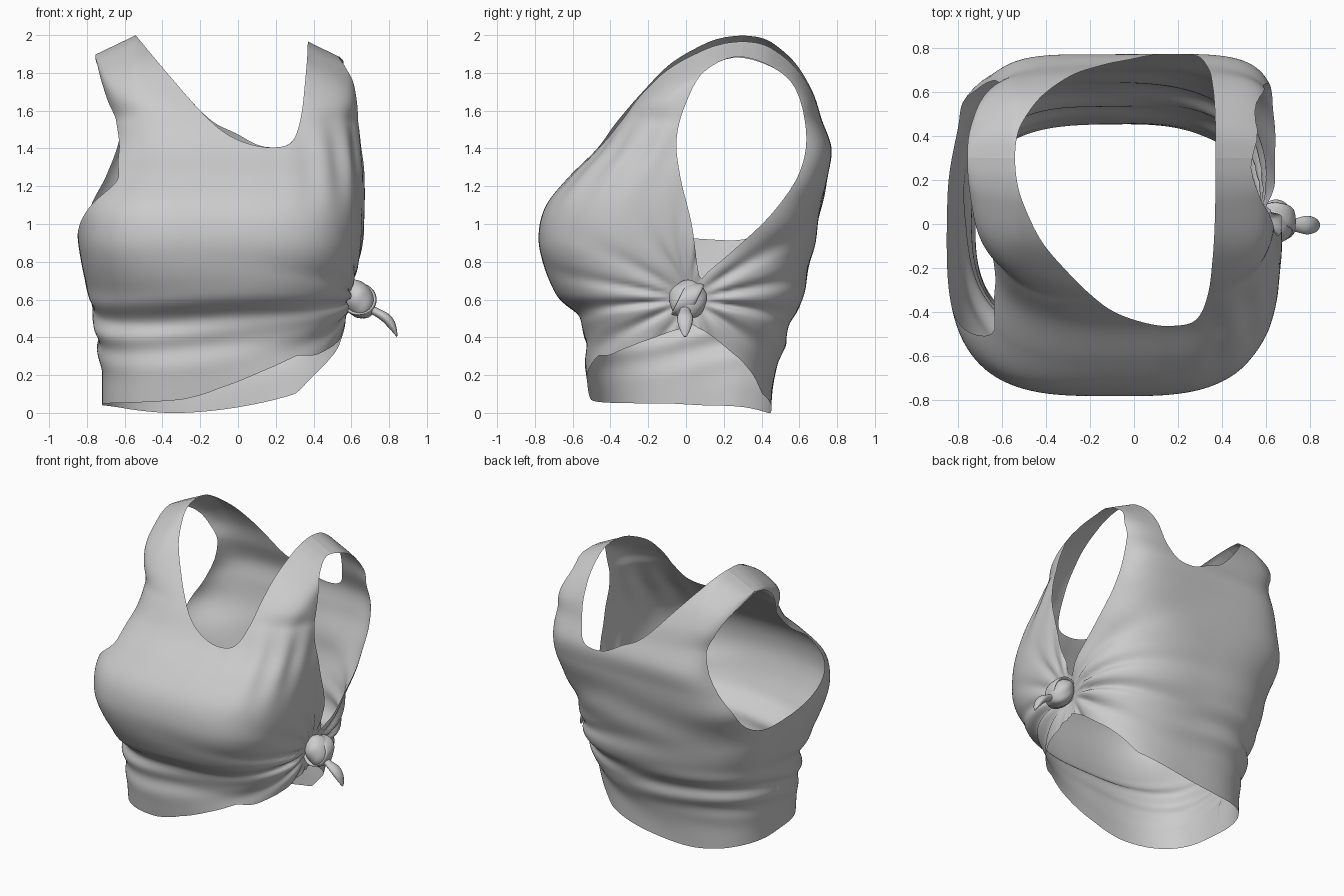
import bpy, bmesh
from math import sin, cos, pi, atan2, hypot, exp
from mathutils import Vector

if "Cube" in bpy.data.objects:
    bpy.data.objects.remove(bpy.data.objects["Cube"])


def smooth(a, b, v):
    t = min(1, max(0, (v - a) / (b - a)))
    return t * t * (3 - 2 * t)


def spline(pts, i, t):
    n = len(pts)
    a, b, c, d = (pts[min(n - 1, max(0, i + k))] for k in (-1, 0, 1, 2))
    return [0.5 * (2*q + (r - p)*t + (2*p - 5*q + 4*r - s)*t*t + (3*q - p - 3*r + s)*t**3)
            for p, q, r, s in zip(a, b, c, d)]


def outline(pts, steps=5):
    ring = pts[-2:] + pts + pts[:2]
    return [spline(ring, i + 2, k / steps) for i in range(len(pts)) for k in range(steps)]


def lerp_table(tab, v):
    if v <= tab[0][0]:
        return tab[0][1]
    for i, ((a, p), (b, q)) in enumerate(zip(tab, tab[1:])):
        if v <= b:
            return spline(tab, i, (v - a) / (b - a))[1]
    return tab[-1][1]


def distance(poly, u, v):
    # signed distance to a closed outline, negative inside
    best, inside = 9, False
    for k in range(len(poly)):
        (ax, ay), (bx, by) = poly[k - 1], poly[k]
        dx, dy = bx - ax, by - ay
        t = min(1, max(0, ((u - ax)*dx + (v - ay)*dy) / (dx*dx + dy*dy + 1e-12)))
        best = min(best, hypot(u - ax - t*dx, v - ay - t*dy))
        if (ay > v) != (by > v) and u < ax + dx * (v - ay) / dy:
            inside = not inside
    return -best if inside else best


def clip(bm, func):
    # trim the sheet cleanly where func is negative
    val = {v: func(v.co) for v in bm.verts}
    new = set()
    for e in list(bm.edges):
        a, b = e.verts
        if val[a] * val[b] < 0:
            new.add(bmesh.utils.edge_split(e, a, val[a] / (val[a] - val[b]))[1])
    for f in list(bm.faces):
        cut = [v for v in f.verts if v in new]
        if len(cut) == 2:
            try:
                bmesh.utils.face_split(f, cut[0], cut[1])
            except ValueError:
                pass
    bmesh.ops.delete(bm, geom=[v for v in bm.verts if val.get(v, 0) < 0], context='VERTS')


def finish(bm, name):
    bmesh.ops.recalc_face_normals(bm, faces=bm.faces)
    for f in bm.faces:
        f.smooth = True
    me = bpy.data.meshes.new(name)
    bm.to_mesh(me)
    bm.free()
    ob = bpy.data.objects.new(name, me)
    bpy.context.collection.objects.link(ob)
    return ob


def skin(bm, rings):
    for a, b in zip(rings, rings[1:]):
        for k in range(len(a)):
            j = (k + 1) % len(a)
            bm.faces.new((a[k], a[j], b[j], b[k]))


# body sections: z, left x, right x, front y, back y, middle y
sections = [
    (-.05, -.72, .50, -.49, .45, 0), (.2, -.72, .52, -.53, .47, 0),
    (.38, -.75, .55, -.53, .53, 0), (.5, -.76, .58, -.57, .57, .02),
    (.62, -.79, .61, -.68, .62, .02), (.8, -.83, .64, -.76, .66, .02),
    (.95, -.85, .66, -.78, .69, .02), (1.1, -.84, .67, -.74, .72, .05),
    (1.25, -.76, .67, -.62, .75, .1), (1.4, -.69, .66, -.47, .77, .15),
    (1.55, -.68, .65, -.36, .72, .2), (1.7, -.70, .635, -.23, .67, .25),
    (1.85, -.73, .62, -.08, .58, .28), (1.95, -.75, .61, .09, .47, .3),
    (1.988, -.755, .61, .2, .39, .3), (2.0, -.755, .61, .3, .3, .3)]
COLS, STEPS = 300, 10


def folds(th, z):
    # creases fanning out from the side knot, plus waist and back wrinkles
    s, dz = th * .72, z - .6
    d = hypot(s, dz)
    phi = atan2(dz, abs(s))
    reach = .22 + .75 * exp(-(phi + .12)**2 / .06) + (.25 if th > 0 else 0)
    w = sin(17 * phi + 1.3 * sin(4 * phi) + (1 if th > 0 else 0))
    out = .034 * (w - .4 * w * w) * exp(-d / reach) * smooth(.06, .28, d)
    out -= .06 * exp(-(d / .16)**2)
    away = smooth(.8, 2.2, abs(th))
    out += .02 * away * exp(-((z - .42) / .16)**2) * sin(36 * z + 2.2 * sin(2 * th) + th)
    if th > 0:
        out += .008 * exp(-((z - .95) / .28)**2) * sin(19 * z + 2.5 * th) * sin(th)
    else:
        # drape lines running up the right strap
        out += .012 * exp(-((z - 1.35) / .2)**2 - ((th + .75) / .4)**2) * sin(26 * th + 5 * z)
    return out


# main garment sheet, boxier toward the shoulders and upper back
bm = bmesh.new()
rings = []
for r in range((len(sections) - 1) * STEPS + 1):
    i = min(r // STEPS, len(sections) - 2)
    z, xl, xr, yf, yb, yc = spline(sections, i, r / STEPS - i)
    n_front = 2.8 + .5 * smooth(.6, .9, z) + 5 * smooth(1.55, 1.88, z)
    n_back = 2.8 + 2.4 * smooth(.8, 1.4, z) + 3.1 * smooth(1.55, 1.88, z)
    ring = []
    for k in range(COLS):
        th = 2 * pi * k / COLS - pi
        c, s = cos(th), sin(th)
        n = n_back if s > 0 else n_front
        rad = (abs(c)**n + abs(s)**n)**(-1 / n) * (1 + folds(th, z))
        x = (xl + xr) / 2 + (xr - xl) / 2 * rad * c
        y = yc + rad * s * ((yb - yc) if s > 0 else (yc - yf))
        drop = .48 * max(0, abs(x + .09) - .45) * smooth(1.4, 2, z) + .03 * smooth(.2, .4, x) * smooth(1.6, 2, z)
        ring.append(bm.verts.new((x, y, z - drop)))
    rings.append(ring)
skin(bm, rings)
bmesh.ops.remove_doubles(bm, verts=bm.verts, dist=1e-4)

# openings: neck in x-z, arms in y-z, gathered hem by x and by y near the knot
neck = outline([(-.55, 2.01), (-.35, 1.77), (-.2, 1.6), (-.08, 1.49), (.04, 1.43), (.17, 1.405),
                (.28, 1.43), (.33, 1.55), (.355, 1.75), (.37, 1.98), (.36, 2.3), (-.1, 2.4),
                (-.76, 2.28)])
arm_right = outline([(.3, 1.885), (.1, 1.81), (0, 1.64), (-.05, 1.45), (-.03, 1.25), (.03, 1.0),
                     (.06, .78), (.08, .71), (.12, .75), (.25, .86), (.45, 1.05), (.6, 1.27),
                     (.635, 1.5), (.55, 1.76)])
arm_left = outline([(.3, 1.88), (.08, 1.8), (-.1, 1.57), (-.3, 1.37), (-.5, 1.22), (-.44, 1.07),
                    (-.2, .96), (.1, .92), (.35, .93), (.54, 1.08), (.65, 1.4), (.57, 1.74)])
hem_front = [(-.72, .05), (-.3, .07), (-.1, .13), (.2, .25), (.45, .37), (.6, .5)]
hem_back = [(-.72, .04), (-.5, .01), (-.3, 0), (0, .03), (.3, .1), (.45, .22), (.53, .37), (.6, .5)]
hem_side = [(-.55, .14), (-.4, .3), (-.25, .37), (0, .45), (.06, .45), (.28, .29), (.45, .12)]


def hem(p):
    if p.z > .7:
        return 1
    w = smooth(-.12, .12, p.y)
    h = (1 - w) * lerp_table(hem_front, p.x) + w * lerp_table(hem_back, p.x)
    k = smooth(.3, .45, p.x)
    return p.z - (1 - k) * h - k * lerp_table(hem_side, p.y)


clip(bm, hem)
clip(bm, lambda p: distance(neck, p.x, p.z - .03 * exp(-((p.x + .02) / .1)**2) * (p.y > .3)) if p.z > 1.3 else 1)
clip(bm, lambda p: distance(arm_right, p.y, p.z) if p.x > .25 and p.z > .6 else 1)
clip(bm, lambda p: distance(arm_left, p.y, p.z) if p.x < -.35 and p.z > .8 else 1)
finish(bm, "knotted_top")

# knot ball with a pinched crown and soft twisted grooves
bm = bmesh.new()
bmesh.ops.create_uvsphere(bm, u_segments=48, v_segments=28, radius=1)
for v in bm.verts:
    a = atan2(v.co.z, v.co.y)
    g = 1 + .03 * sin(5 * a + 4 * v.co.x) * (1 - v.co.x**2)
    v.co = Vector((.64 + .085 * v.co.x - .02 * v.co.z, .01 + .1 * g * v.co.y, .6 + .102 * g * v.co.z))
finish(bm, "knot")

# folded band wrapped diagonally over the knot
bm = bmesh.new()
rings = []
for i in range(41):
    a = 2 * pi * i / 40
    ring = []
    for k in range(12):
        b = 2 * pi * k / 12
        rr = .083 + .011 * cos(b)
        p = Vector((rr * cos(a), .05 * sin(b), rr * sin(a)))
        ring.append(bm.verts.new((.64 + p.x, .01 + p.y + .45 * p.z, .6 + .92 * p.z)))
    rings.append(ring)
skin(bm, rings)
bmesh.ops.remove_doubles(bm, verts=bm.verts, dist=1e-4)
finish(bm, "knot_band")

# loose tail: x, z, half width, half thickness
bm = bmesh.new()
tail = [(.68, .56, .025, .025), (.73, .535, .03, .024), (.78, .505, .042, .028),
        (.815, .465, .036, .025), (.835, .425, .02, .012), (.842, .40, .004, .003)]
rings = []
for i in range(len(tail) - 1):
    for t in (0, .25, .5, .75):
        x, z, w, h = spline(tail, i, t)
        rings.append([bm.verts.new((x + .6 * h * sin(b), w * cos(b) - .005, z + .7 * h * sin(b)))
                      for b in [pi * k / 8 for k in range(16)]])
skin(bm, rings)
bm.faces.new(rings[-1])
finish(bm, "knot_tail")
